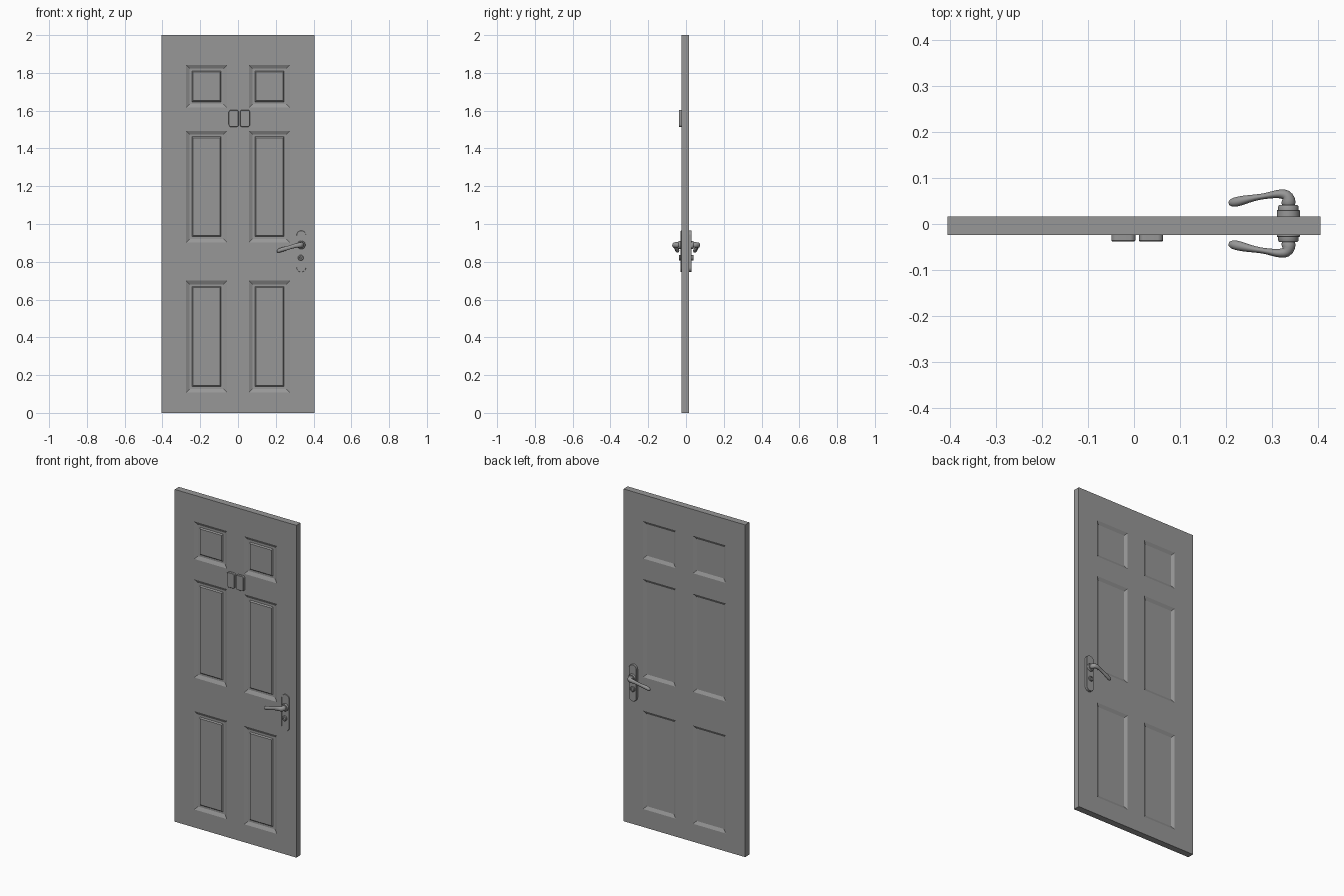
import bpy, bmesh, math
from mathutils import Vector

if "Cube" in bpy.data.objects:
    bpy.data.objects.remove(bpy.data.objects["Cube"])

FRONT, BACK = -0.0235, 0.016
COLS = [(-0.275, -0.058), (0.058, 0.275)]
ROWS = [(0.108, 0.70), (0.902, 1.493), (1.616, 1.842)]
GREY = bpy.data.materials.new("dark_grey")
GREY.diffuse_color = (0.31, 0.31, 0.31, 1)
GREY.use_nodes = True
GREY.node_tree.nodes["Principled BSDF"].inputs["Base Color"].default_value = GREY.diffuse_color


def finish(name, bm, smooth=True):
    bmesh.ops.recalc_face_normals(bm, faces=bm.faces[:])
    me = bpy.data.meshes.new(name)
    bm.to_mesh(me)
    bm.free()
    me.materials.append(GREY)
    ob = bpy.data.objects.new(name, me)
    bpy.context.collection.objects.link(ob)
    if smooth:
        bpy.ops.object.select_all(action='DESELECT')
        ob.select_set(True)
        bpy.context.view_layer.objects.active = ob
        bpy.ops.object.shade_smooth_by_angle(angle=math.radians(35))
    return ob


def loft(name, rings, back=False):
    """Skin closed rings; back=True mirrors the part to the rear side."""
    bm = bmesh.new()
    loops = []
    for ring in rings:
        loops.append([bm.verts.new((x, 0.002 - y if back else y, z)) for x, y, z in ring])
    n = len(loops[0])
    for a, b in zip(loops, loops[1:]):
        for i in range(n):
            bm.faces.new((a[i], a[(i + 1) % n], b[(i + 1) % n], b[i]))
    bm.faces.new(loops[0])
    bm.faces.new(loops[-1])
    return finish(name, bm)


def rounded(cx, cz, w, h, r, y, seg=8):
    pts = []
    for k, (sx, sz) in enumerate([(1, 1), (-1, 1), (-1, -1), (1, -1)]):
        for i in range(seg + 1):
            a = math.pi / 2 * (k + i / seg)
            pts.append((cx + sx * (w / 2 - r) + r * math.cos(a), y,
                        cz + sz * (h / 2 - r) + r * math.sin(a)))
    return pts


def plate(name, cx, cz, w, h, r, y0, y1, bevel, back=False):
    rings = [rounded(cx, cz, w, h, r, y0), rounded(cx, cz, w, h, r, y1 + bevel),
             rounded(cx, cz, w - 2 * bevel, h - 2 * bevel, r - bevel, y1)]
    return loft(name, rings, back)


def turned(name, cx, cz, profile, back=False, n=24):
    rings = [[(cx + r * math.cos(2 * math.pi * i / n), y, cz + r * math.sin(2 * math.pi * i / n))
              for i in range(n)] for r, y in profile]
    return loft(name, rings, back)


# door slab: a grid on each side, panel cells inset in steps (width, y)
xs = [-0.405, *COLS[0], *COLS[1], 0.405]
zs = [0.0, *ROWS[0], *ROWS[1], *ROWS[2], 2.0]
steps = {FRONT: [(0.019, FRONT + 0.010), (0.012, FRONT + 0.010), (0.006, FRONT + 0.003)],
         BACK: [(0.018, BACK - 0.010)]}
bm = bmesh.new()
grids, panels = {}, []
for y in (FRONT, BACK):
    g = grids[y] = [[bm.verts.new((x, y, z)) for z in zs] for x in xs]
    for i in range(len(xs) - 1):
        for j in range(len(zs) - 1):
            f = bm.faces.new((g[i][j], g[i + 1][j], g[i + 1][j + 1], g[i][j + 1]))
            if i % 2 and j % 2:
                panels.append((f, y))


def rim(g):
    nx, nz = len(xs) - 1, len(zs) - 1
    return ([g[i][0] for i in range(nx)] + [g[nx][j] for j in range(nz)] +
            [g[i][nz] for i in range(nx, 0, -1)] + [g[0][j] for j in range(nz, 0, -1)])


a, b = rim(grids[FRONT]), rim(grids[BACK])
for i in range(len(a)):
    k = (i + 1) % len(a)
    bm.faces.new((a[i], a[k], b[k], b[i]))
bmesh.ops.recalc_face_normals(bm, faces=bm.faces[:])
for f, side in panels:
    for width, y in steps[side]:
        bmesh.ops.inset_individual(bm, faces=[f], thickness=width, use_even_offset=True)
        for v in f.verts:
            v.co.y = y
finish("door_slab", bm, smooth=False)

# two blank plaques
for name, cx in (("plaque_left", -0.023), ("plaque_right", 0.037)):
    plate(name, cx, 1.559, 0.052, 0.09, 0.012, FRONT + 0.002, -0.038, 0.002)

# lever path: x, y, z, half thickness, half height
LEVER = [(0.335, -0.034, 0.889, 0.017, 0.017), (0.336, -0.052, 0.889, 0.016, 0.015),
         (0.331, -0.062, 0.889, 0.013, 0.014), (0.318, -0.064, 0.888, 0.010, 0.013),
         (0.302, -0.062, 0.885, 0.008, 0.012), (0.282, -0.058, 0.879, 0.006, 0.011),
         (0.260, -0.055, 0.872, 0.007, 0.011), (0.238, -0.050, 0.866, 0.010, 0.012),
         (0.222, -0.046, 0.861, 0.011, 0.012), (0.211, -0.044, 0.857, 0.009, 0.010),
         (0.205, -0.043, 0.855, 0.004, 0.005)]


def lever_rings(n=16):
    pts = [Vector(p[:3]) for p in LEVER]
    rings = []
    for i, (x, y, z, t, h) in enumerate(LEVER):
        d = pts[min(i + 1, len(pts) - 1)] - pts[max(i - 1, 0)]
        d.z = 0
        d.normalize()
        side = Vector((-d.y, d.x, 0))
        rings.append([tuple(pts[i] + side * t * math.cos(2 * math.pi * k / n)
                            + Vector((0, 0, h * math.sin(2 * math.pi * k / n))))
                      for k in range(n)])
    return rings


# handle sets on both sides
for side, back in (("front", False), ("back", True)):
    plate(side + "_backplate", 0.335, 0.855, 0.05, 0.22, 0.0249, -0.012, -0.028, 0.001, back)
    turned(side + "_rosette", 0.335, 0.889,
           [(0.022, -0.026), (0.022, -0.036), (0.020, -0.039)], back)
    lever = loft(side + "_lever", lever_rings(), back)
    sub = lever.modifiers.new("Smooth", 'SUBSURF')
    sub.levels = sub.render_levels = 1
    turned(side + "_lock_cylinder", 0.332, 0.821,
           [(0.015, -0.026), (0.015, -0.035), (0.012, -0.038), (0.006, -0.038), (0.005, -0.034)], back)
